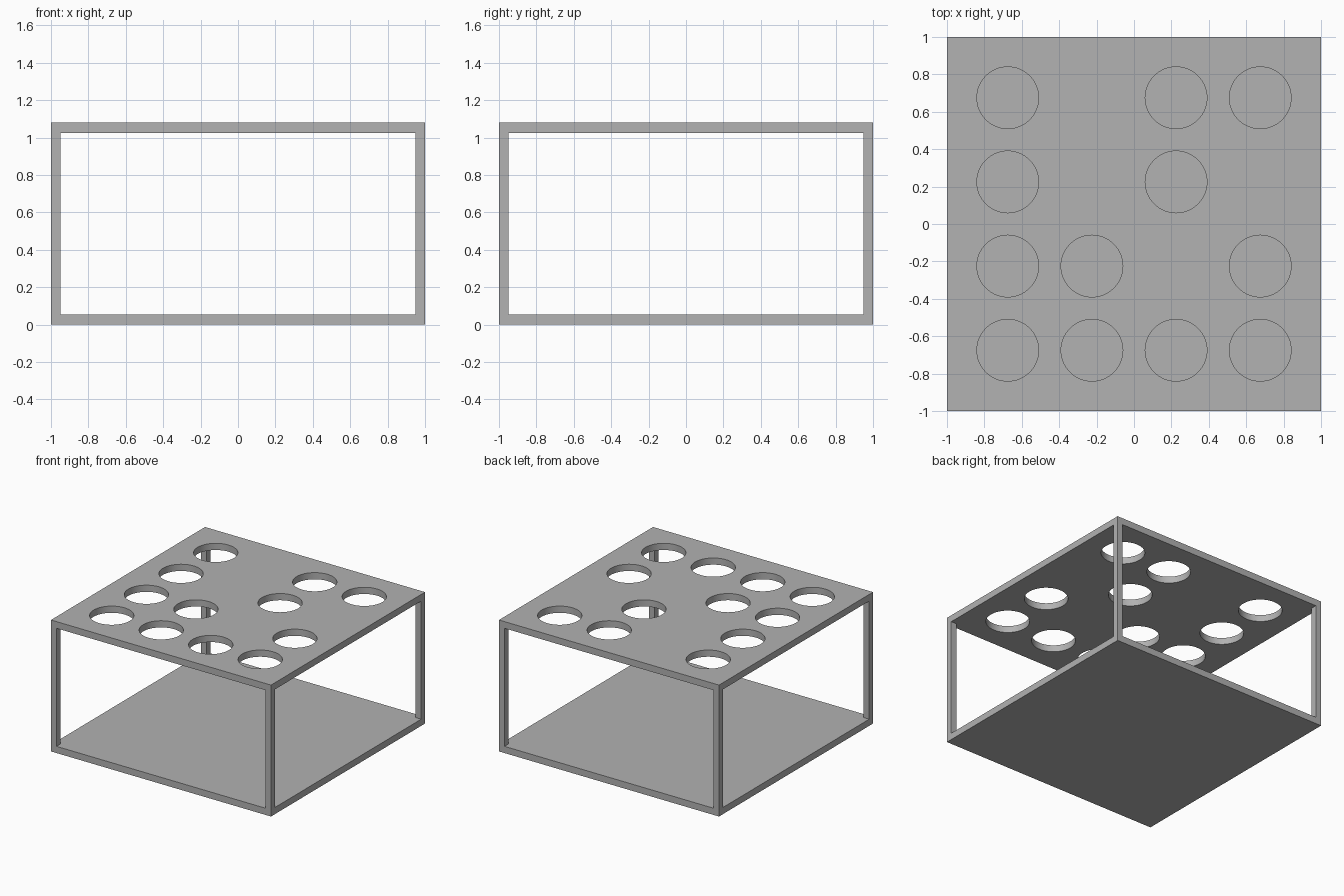
import bpy

default = bpy.data.objects.get("Cube")
if default:
    bpy.data.objects.remove(default, do_unlink=True)

HEIGHT, PLATE, POST = 1.08, 0.055, 0.05
PITCH, RADIUS = 0.45, 0.165

grey = bpy.data.materials.new("plain grey")
grey.use_nodes = True
colour = (0.445, 0.445, 0.445, 1)
grey.diffuse_color = colour
grey.node_tree.nodes["Principled BSDF"].inputs["Base Color"].default_value = colour


def box(name, size, centre):
    bpy.ops.mesh.primitive_cube_add(size=1, location=centre)
    ob = bpy.context.object
    ob.name = name
    ob.scale = size
    bpy.ops.object.transform_apply(location=False, rotation=False, scale=True)
    ob.data.materials.append(grey)
    return ob


# Solid base and the lid
box("base_plate", (2, 2, PLATE), (0, 0, PLATE / 2))
lid = box("top_plate", (2, 2, PLATE), (0, 0, HEIGHT - PLATE / 2))

# Four square corner posts between the plates
for side, sx in (("right", -1), ("left", 1)):
    for end, sy in (("front", -1), ("back", 1)):
        box(f"{end}_{side}_post", (POST, POST, HEIGHT - 2 * PLATE),
            (sx * (1 - POST / 2), sy * (1 - POST / 2), HEIGHT / 2))

# Round holes in the lid, rows listed from back to front
layout = ("O.OO",
          "O.O.",
          "OO.O",
          "OOOO")
cutters = []
for row, line in enumerate(layout):
    for col, mark in enumerate(line):
        if mark == "O":
            bpy.ops.mesh.primitive_cylinder_add(
                vertices=64, radius=RADIUS, depth=PLATE * 4,
                location=((col - 1.5) * PITCH, (1.5 - row) * PITCH, HEIGHT - PLATE / 2))
            bpy.context.object.data.materials.append(grey)
            cutters.append(bpy.context.object)

# Join the cutters, cut the lid, then discard them
bpy.ops.object.select_all(action="DESELECT")
for ob in cutters:
    ob.select_set(True)
bpy.context.view_layer.objects.active = cutters[0]
bpy.ops.object.join()
cutter = bpy.context.object
cutter.name = "hole_cutter"
cutter.hide_render = True

cut = lid.modifiers.new("holes", "BOOLEAN")
cut.operation = "DIFFERENCE"
cut.solver = "EXACT"
cut.object = cutter
bpy.ops.object.select_all(action="DESELECT")
lid.select_set(True)
bpy.context.view_layer.objects.active = lid
bpy.ops.object.modifier_apply(modifier=cut.name)
bpy.data.objects.remove(cutter, do_unlink=True)
bpy.ops.object.shade_smooth_by_angle()
